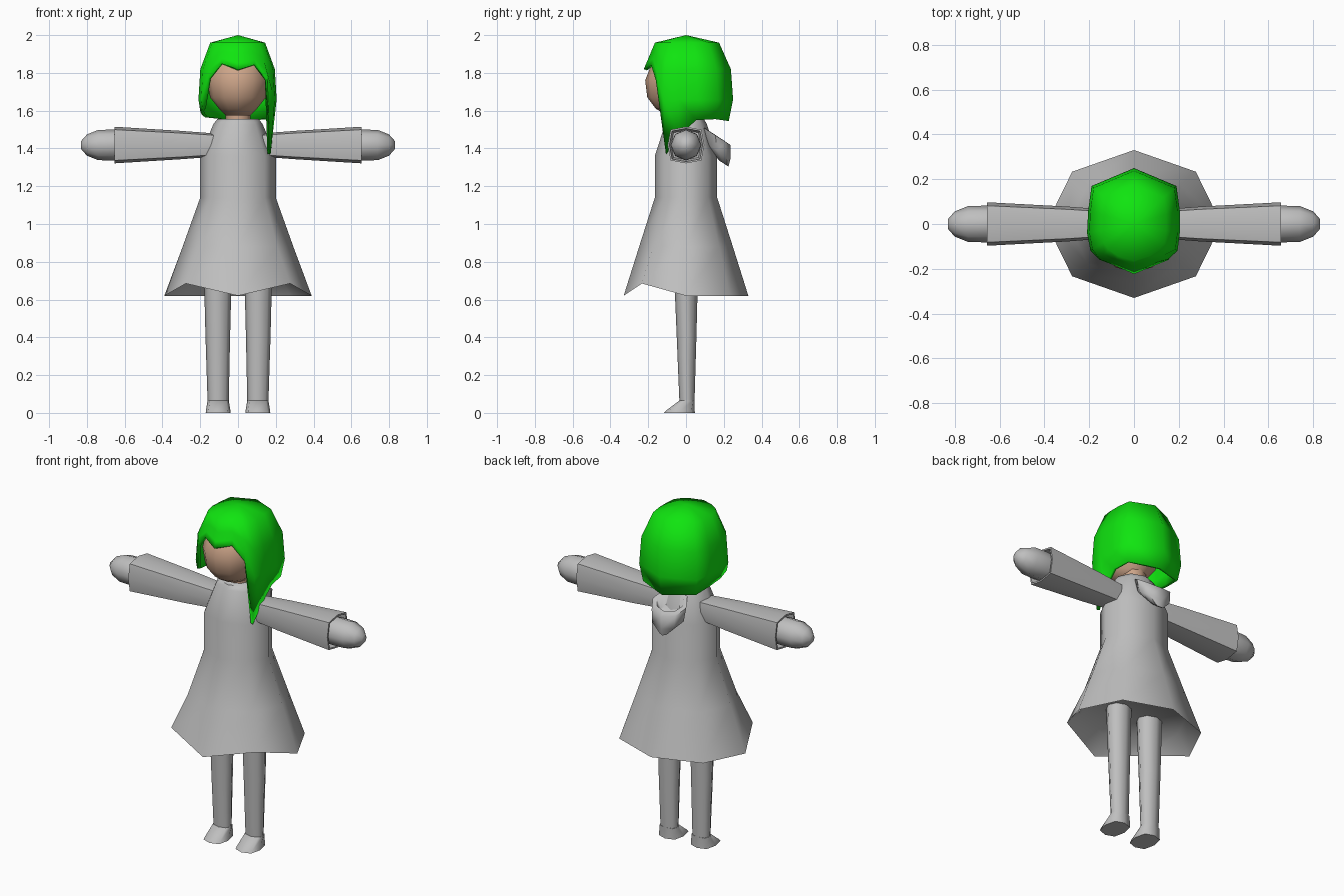
import bpy, bmesh, math

if "Cube" in bpy.data.objects:
    bpy.data.objects.remove(bpy.data.objects["Cube"])


def material(name, rgb):
    m = bpy.data.materials.new(name)
    m.diffuse_color = (*rgb, 1)
    m.use_nodes = True
    m.node_tree.nodes["Principled BSDF"].inputs["Base Color"].default_value = m.diffuse_color
    return m


GREY = material("cloth_grey", (0.52, 0.52, 0.52))
GREEN = material("hair_green", (0.005, 0.78, 0.005))
SKIN = material("skin_tan", (0.61, 0.375, 0.25))


def finish(name, bm, mat, angle=60, outward=True):
    if outward:
        bmesh.ops.recalc_face_normals(bm, faces=bm.faces)
    me = bpy.data.meshes.new(name)
    bm.to_mesh(me)
    bm.free()
    me.materials.append(mat)
    ob = bpy.data.objects.new(name, me)
    bpy.context.collection.objects.link(ob)
    bpy.ops.object.select_all(action='DESELECT')
    ob.select_set(True)
    bpy.context.view_layer.objects.active = ob
    bpy.ops.object.shade_smooth_by_angle(angle=math.radians(angle))
    return ob


def spow(v, p):
    return math.copysign(abs(v) ** p, v) if abs(v) > 1e-6 else 0.0


def loft(name, rings, mat, n=8, power=1.0, tilt=0.0, adjust=None):
    """Rings are (centre x, centre y, z, radius x, radius y); ends are capped."""
    bm = bmesh.new()
    loops = []
    for i, (cx, cy, z, rx, ry) in enumerate(rings):
        loop = []
        for k in range(n):
            a = 2 * math.pi * k / n
            c, s = spow(math.cos(a), power), spow(math.sin(a), power)
            v = bm.verts.new((cx + rx * c, cy + ry * s, z + tilt * ry * s))
            if adjust:
                adjust(i, k, v)
            loop.append(v)
        loops.append(loop)
    for a, b in zip(loops, loops[1:]):
        for k in range(n):
            j = (k + 1) % n
            bm.faces.new((a[k], a[j], b[j], b[k]))
    bm.faces.new(loops[0][::-1])
    bm.faces.new(loops[-1])
    return finish(name, bm, mat)


# dress: recessed underside, hem with raised front corners, waist, shoulders, neck
def raise_front(i, k, v):
    if i == 1 and k in (5, 7):
        v.co.z = 0.685


loft("dress", [(0, 0, 0.73, 0.31, 0.26), (0, 0, 0.62, 0.39, 0.33),
               (0, 0, 0.88, 0.293, 0.248), (0, 0, 1.14, 0.2, 0.165),
               (0, 0, 1.36, 0.2, 0.165), (0, 0, 1.53, 0.13, 0.11),
               (0, 0, 1.555, 0.11, 0.095)], GREY, adjust=raise_front)

# hood folded on the back
loft("hood", [(0, 0.20, 1.32, 0.03, 0.025), (0, 0.165, 1.39, 0.10, 0.07),
              (0, 0.155, 1.47, 0.11, 0.08), (0, 0.15, 1.475, 0.085, 0.055),
              (0, 0.15, 1.42, 0.06, 0.035)], GREY, tilt=-0.65)

for side, label in ((1, "left"), (-1, "right")):
    # sleeve with hollow cuff
    sleeve = loft("sleeve_" + label,
                  [(0, 0, 0.13, 0.062, 0.065), (0, 0, 0.3, 0.075, 0.078),
                   (0, 0, 0.655, 0.097, 0.097), (0, 0, 0.655, 0.088, 0.088),
                   (0, 0, 0.6, 0.078, 0.078)], GREY, power=0.5)
    # rounded hand
    hand = loft("hand_" + label,
                [(0, 0, 0.55, 0.075, 0.075), (0, 0, 0.66, 0.082, 0.082),
                 (0, 0, 0.74, 0.08, 0.08), (0, 0, 0.80, 0.056, 0.056),
                 (0, 0, 0.83, 0.022, 0.022)], GREY)
    for ob in (sleeve, hand):
        ob.rotation_euler.y = side * math.pi / 2
        ob.location.z = 1.418
    # leg
    loft("leg_" + label, [(side * 0.107, 0.0, 0.76, 0.074, 0.064),
                          (side * 0.107, 0.003, 0.4, 0.065, 0.052),
                          (side * 0.105, 0.005, 0.06, 0.056, 0.04)], GREY)
    # foot
    loft("foot_" + label, [(side * 0.105, -0.035, 0.0, 0.066, 0.082),
                           (side * 0.105, -0.03, 0.012, 0.065, 0.076),
                           (side * 0.105, 0.005, 0.065, 0.056, 0.04)],
         GREY, power=0.7)

# neck and head
loft("neck", [(0, 0, 1.5, 0.065, 0.06), (0, 0, 1.66, 0.07, 0.06)], SKIN)
loft("head", [(0, -0.03, 1.575, 0.065, 0.07), (0, -0.05, 1.61, 0.10, 0.11),
              (0, -0.05, 1.67, 0.148, 0.155), (0, -0.05, 1.76, 0.162, 0.166),
              (0, -0.035, 1.84, 0.15, 0.15), (0, 0, 1.92, 0.09, 0.09)],
     SKIN, n=12)

# hair: columns around the head as (x, y, lower end); one long lock on the left
COLS = [(0, -0.235, 1.82), (0.10, -0.205, 1.845), (0.16, -0.165, 1.76),
        (0.195, -0.12, 1.37), (0.205, -0.04, 1.47), (0.205, 0.06, 1.55),
        (0.19, 0.17, 1.555), (0, 0.25, 1.545), (-0.19, 0.17, 1.565),
        (-0.205, 0.06, 1.58), (-0.21, -0.04, 1.595), (-0.195, -0.12, 1.61),
        (-0.16, -0.165, 1.77), (-0.10, -0.205, 1.85)]
SHAPE = [(2.0, 0.0), (1.96, 0.70), (1.82, 0.95), (1.65, 1.0), (1.54, 0.9), (1.3, 0.88)]


def hair_scale(z):
    for (z0, s0), (z1, s1) in zip(SHAPE, SHAPE[1:]):
        if z >= z1:
            return s0 + (s1 - s0) * (z0 - z) / (z0 - z1)
    return SHAPE[-1][1]


bm = bmesh.new()
crown = bm.verts.new((0, 0, 2.0))
grid = []
for x, y, end in COLS:
    if end > 1.7:
        heights = [1.96 + (end - 1.96) * t for t in (0, 0.4, 0.75, 1)]
    else:
        heights = [1.96, 1.82, 1.66, end]
    grid.append([bm.verts.new((x * hair_scale(z), y * hair_scale(z), z)) for z in heights])
for a, b in zip(grid, grid[1:] + grid[:1]):
    bm.faces.new((crown, a[0], b[0]))
    for r in range(3):
        bm.faces.new((a[r], a[r + 1], b[r + 1], b[r]))
hair = finish("hair", bm, GREEN, outward=False)
shell = hair.modifiers.new("thickness", 'SOLIDIFY')
shell.thickness = 0.018
shell.offset = -1
